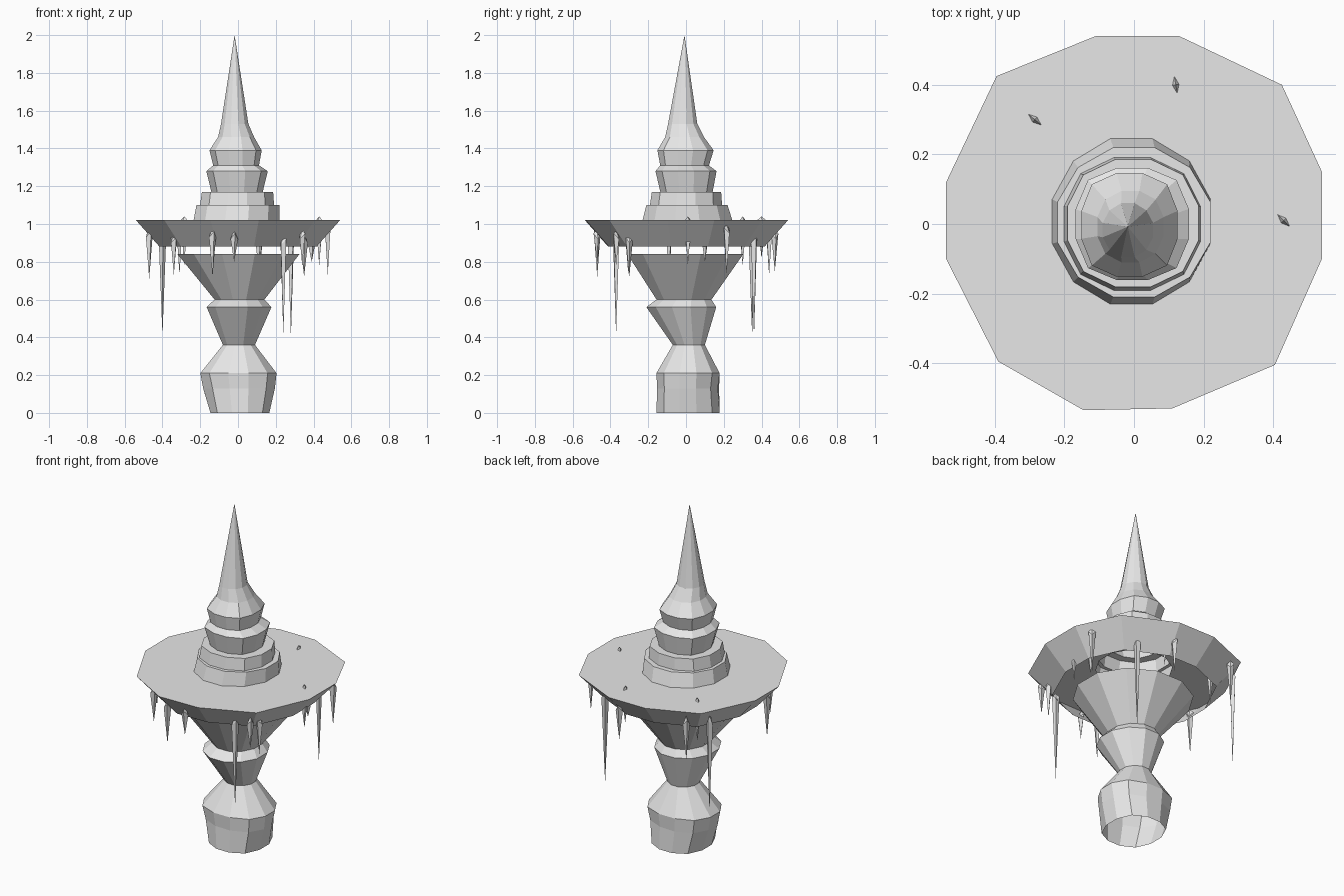
import bpy, bmesh, math, random
from mathutils import Vector

cube = bpy.data.objects.get("Cube")
if cube:
    bpy.data.objects.remove(cube, do_unlink=True)
random.seed(4)

stone = bpy.data.materials.new("grey_stone")
stone.use_nodes = True
GREY = (0.8, 0.8, 0.8, 1)
stone.diffuse_color = GREY
stone.node_tree.nodes["Principled BSDF"].inputs["Base Color"].default_value = GREY
SIDES = 12


def finish(name, bm):
    bmesh.ops.recalc_face_normals(bm, faces=bm.faces[:])
    mesh = bpy.data.meshes.new(name)
    bm.to_mesh(mesh)
    bm.free()
    mesh.materials.append(stone)
    obj = bpy.data.objects.new(name, mesh)
    bpy.context.collection.objects.link(obj)
    return obj


def ring(z, x0, x1, y0, y1, square=0.0, wobble=0.0):
    """Twelve-sided ring filling the given extents, corners pushed out by square."""
    pts = []
    for i in range(SIDES):
        a = math.tau * (i + 0.5) / SIDES
        r = (1 + square * abs(math.sin(2 * a)) ** 3) / math.cos(math.pi / SIDES)
        r *= 1 + random.uniform(-wobble, wobble)
        pts.append(Vector(((x0 + x1) / 2 + (x1 - x0) / 2 * r * math.cos(a),
                           (y0 + y1) / 2 + (y1 - y0) / 2 * r * math.sin(a), z)))
    return pts


def loft(name, rings, tip=None):
    """Skin stacked rings, optionally closing to a point."""
    bm = bmesh.new()
    loops = [[bm.verts.new(p) for p in r] for r in rings]
    for a, b in zip(loops, loops[1:]):
        for i in range(len(a)):
            j = (i + 1) % len(a)
            bm.faces.new((a[i], a[j], b[j], b[i]))
    if tip:
        top, last = bm.verts.new(tip), loops[-1]
        for i in range(len(last)):
            bm.faces.new((last[i], last[(i + 1) % len(last)], top))
    return finish(name, bm)


# Pedestal column flaring into an open cup
loft("pedestal", [
    ring(0, -.145, .165, -.156, .177, .05),
    ring(.13, -.18, .19, -.15, .17, .05, .03),
    ring(.21, -.198, .203, -.156, .177, .05),
    ring(.36, -.08, .09, -.07, .10),
    ring(.56, -.166, .177, -.21, .16),
    ring(.60, -.124, .14, -.156, .135),
    ring(.84, -.32, .325, -.31, .303),
])

# Wide basin: flat top with a central hole and a sloping open skirt
outline = [(.54, .15), (.425, .40), (.13, .54), (-.11, .54), (-.395, .425), (-.54, .12),
           (-.54, -.10), (-.39, -.395), (-.145, -.535), (.11, -.53), (.405, -.405), (.54, -.10)]
rim = [Vector((x, y, 1.02)) for x, y in outline]
skirt = [Vector((x * .77, y * .77, .88)) for x, y in outline]
loft("basin", [skirt, rim, ring(1.02, -.2, .2, -.2, .2)])

# Stepped tower tiers and the spire
loft("tower", [
    ring(1.02, -.235, .22, -.23, .245),
    ring(1.10, -.22, .22, -.21, .22),
    ring(1.10, -.20, .19, -.19, .19, .04),
    ring(1.17, -.19, .185, -.18, .185, .04),
    ring(1.17, -.14, .13, -.135, .14, .06),
    ring(1.28, -.166, .156, -.16, .16, .08),
    ring(1.31, -.13, .11, -.135, .12, .08),
    ring(1.39, -.15, .124, -.15, .145, .08),
    ring(1.46, -.105, .085, -.11, .095, .04),
    ring(1.53, -.09, .055, -.095, .06),
], tip=(-.018, -.008, 2))


# Icicles: x, y, top and tip heights
icicles = [
    (-.40, .35, .98, .41), (.28, .36, .96, .40), (.24, -.37, .94, .41),
    (-.47, -.09, .98, .71), (-.135, -.47, .98, .72), (.475, .215, 1.0, .73),
    (-.34, -.305, .95, .73), (.35, -.30, .95, .72), (.34, -.37, .97, .78),
    (-.02, -.47, .97, .80), (.11, .47, .97, .75), (-.31, .44, .99, .73),
    (.39, .10, .94, .80), (.43, .01, 1.04, .78), (.12, .40, 1.04, .82),
    (-.285, .30, 1.04, .78),
]
for n, (x, y, top, tip) in enumerate(icicles):
    bm = bmesh.new()
    w = .02 if top < 1.03 else .024
    mid = top - .05
    spin = random.uniform(0, 1)
    belt = [bm.verts.new((x + w * math.cos(spin + k * math.tau / 4),
                          y + w * math.sin(spin + k * math.tau / 4), mid + .03 * (k % 2)))
            for k in range(4)]
    ends = [bm.verts.new((x, y, top)), bm.verts.new((x, y, tip))]
    for k in range(4):
        for end in ends:
            bm.faces.new((belt[k], belt[(k + 1) % 4], end))
    finish(f"icicle_{n + 1}", bm)
